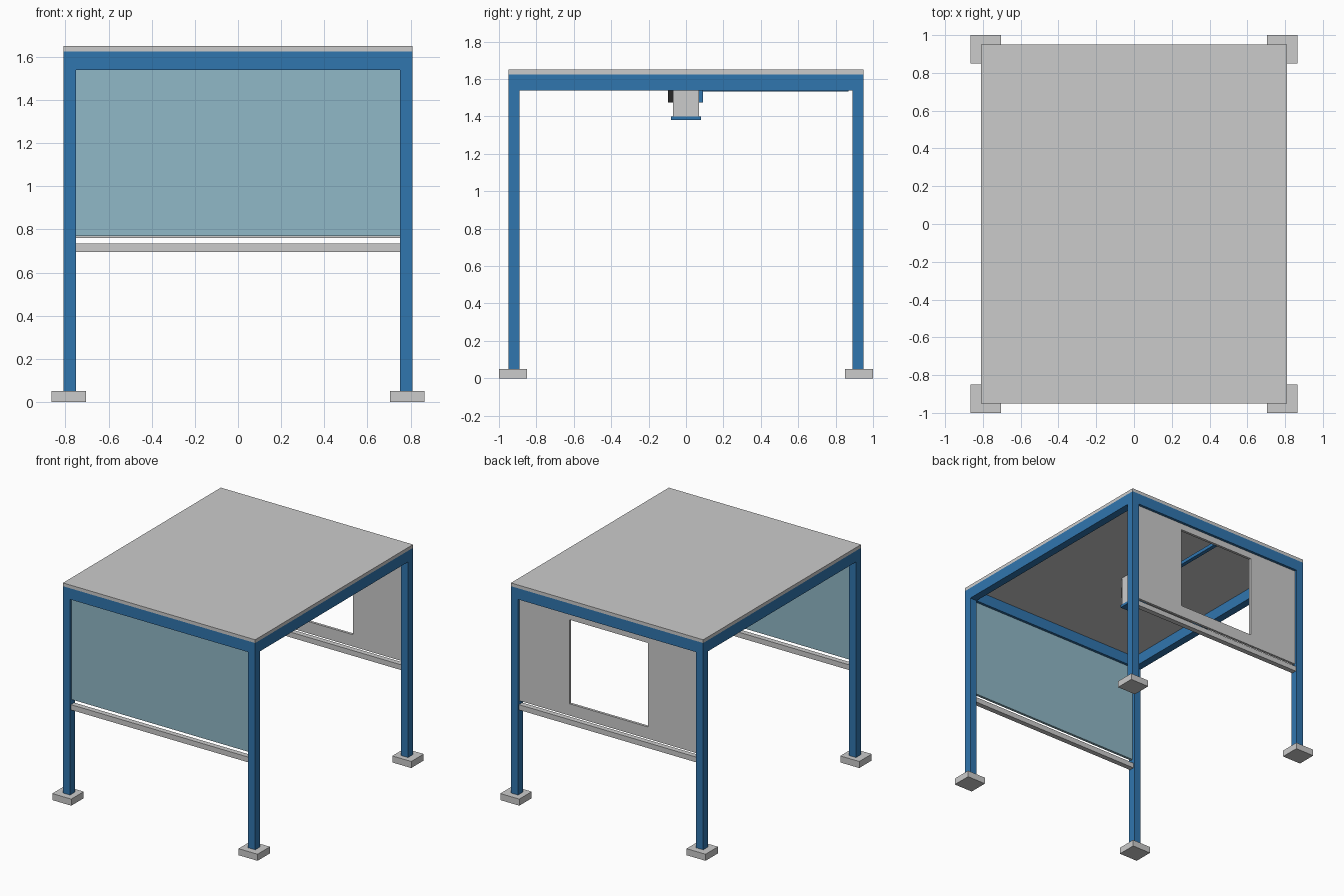
import bpy

if "Cube" in bpy.data.objects:
    bpy.data.objects.remove(bpy.data.objects["Cube"])

def material(name, color):
    m = bpy.data.materials.new(name)
    m.diffuse_color = color
    m.use_nodes = True
    m.node_tree.nodes["Principled BSDF"].inputs["Base Color"].default_value = m.diffuse_color
    return m

blue = material("blue_paint", (0.03, 0.18, 0.43, 1))
pale = material("pale_blue_panel", (0.28, 0.48, 0.57, 1))
black = material("black_plastic", (0.02, 0.02, 0.02, 1))

def box(name, x, y, z, mat=None):
    """Box from (min, max) ranges on each axis."""
    bpy.ops.mesh.primitive_cube_add(size=1)
    o = bpy.context.object
    o.name = name
    o.location = [(a + b) / 2 for a, b in (x, y, z)]
    o.scale = [b - a for a, b in (x, y, z)]
    bpy.ops.object.transform_apply(location=True, rotation=False, scale=True)
    if mat:
        o.data.materials.append(mat)
    return o

def span(s, a, b):
    """Range a..b mirrored to side s."""
    return tuple(sorted((s * a, s * b)))

# Corner posts on foot blocks
for sx, side in ((-1, "left"), (1, "right")):
    for sy, end in ((-1, "front"), (1, "back")):
        box(f"{end}_{side}_post", span(sx, 0.75, 0.81), span(sy, 0.89, 0.95), (0.05, 1.625), blue)
        box(f"{end}_{side}_foot", span(sx, 0.705, 0.865), span(sy, 0.85, 1.0), (0, 0.05))

# Top beams and lower rails
for sx, side in ((-1, "left"), (1, "right")):
    box(f"{side}_beam", span(sx, 0.75, 0.81), (-0.89, 0.89), (1.54, 1.625), blue)
for sy, end in ((-1, "front"), (1, "back")):
    box(f"{end}_beam", (-0.75, 0.75), span(sy, 0.89, 0.95), (1.54, 1.625), blue)
    box(f"{end}_rail", (-0.75, 0.75), span(sy, 0.90, 0.94), (0.695, 0.735))

# Roof slab
box("roof", (-0.81, 0.81), (-0.95, 0.95), (1.625, 1.65))

# Front screen
box("front_screen", (-0.75, 0.75), (-0.93, -0.91), (0.77, 1.54), pale)

# Back wall with central window opening
for sx, side in ((-1, "left"), (1, "right")):
    box(f"back_{side}_panel", span(sx, 0.33, 0.75), (0.91, 0.93), (0.76, 1.54))
box("window_sill", (-0.33, 0.33), (0.91, 0.93), (0.76, 0.85))
box("window_header", (-0.33, 0.33), (0.91, 0.93), (1.49, 1.54))

# Ceiling unit hanging under the roof, with its supply pipe
box("ceiling_unit", (-0.055, 0.055), (-0.07, 0.07), (1.40, 1.625))
box("ceiling_unit_base", (-0.06, 0.06), (-0.08, 0.08), (1.38, 1.40), blue)
box("ceiling_unit_front_cap", (-0.04, 0.04), (-0.095, -0.07), (1.475, 1.56), black)
box("ceiling_unit_back_cap", (-0.04, 0.04), (0.07, 0.09), (1.475, 1.56), blue)
box("supply_pipe", (-0.075, -0.045), (0.07, 0.87), (1.533, 1.56), blue)
